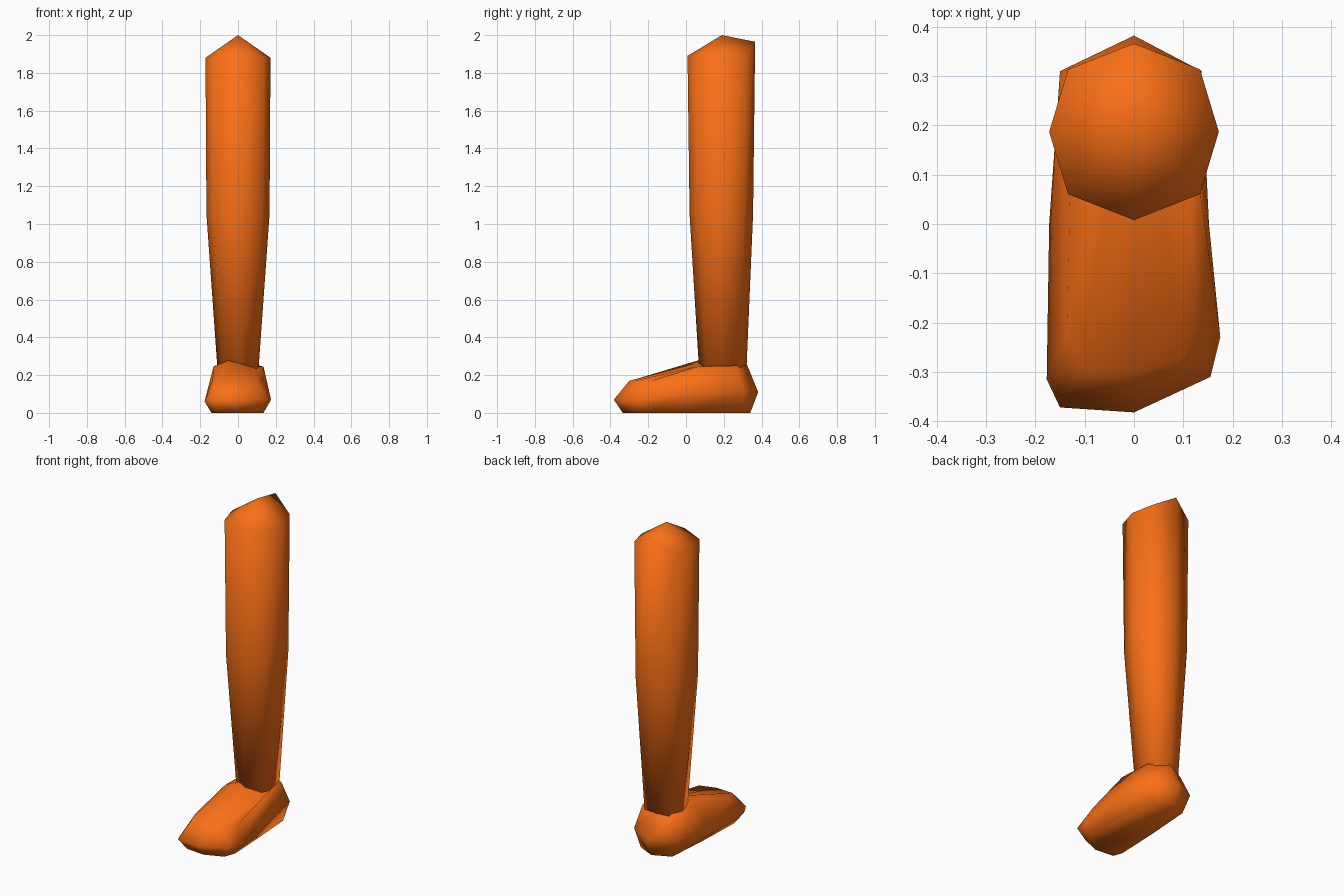
import bpy, bmesh
from math import sin, cos, pi

if "Cube" in bpy.data.objects:
    bpy.data.objects.remove(bpy.data.objects["Cube"])

mat = bpy.data.materials.new("orange")
mat.diffuse_color = (0.95, 0.16, 0.008, 1)
mat.use_nodes = True
mat.node_tree.nodes["Principled BSDF"].inputs["Base Color"].default_value = mat.diffuse_color


def loft(name, rings, tip=None):
    """Skin a stack of equal-length rings, closed below and capped by a face or a tip."""
    bm = bmesh.new()
    loops = [[bm.verts.new(p) for p in ring] for ring in rings]
    n = len(loops[0])
    for a, b in zip(loops, loops[1:]):
        for i in range(n):
            j = (i + 1) % n
            bm.faces.new((a[i], a[j], b[j], b[i]))
    bm.faces.new(loops[0][::-1])
    if tip:
        t = bm.verts.new(tip)
        for i in range(n):
            bm.faces.new((loops[-1][i], loops[-1][(i + 1) % n], t))
    else:
        bm.faces.new(loops[-1])
    bmesh.ops.recalc_face_normals(bm, faces=bm.faces)
    for f in bm.faces:
        f.smooth = True
    me = bpy.data.meshes.new(name)
    bm.to_mesh(me)
    bm.free()
    me.materials.append(mat)
    ob = bpy.data.objects.new(name, me)
    bpy.context.collection.objects.link(ob)
    return ob


def octagon(cy, rx, ry, heights):
    # starts at the front point and runs counter-clockwise
    return [(rx * sin(i * pi / 4) * (1.1 if i % 2 else 1),
             cy - ry * cos(i * pi / 4), heights[i]) for i in range(8)]


# Leg: tapered eight-sided tube with an uneven pointed top
loft("leg", [
    octagon(0.195, 0.105, 0.123, [0.18] * 8),
    octagon(0.187, 0.167, 0.168, [1.05] * 8),
    octagon(0.187, 0.172, 0.179, [1.89, 1.88, 1.88, 1.89, 1.965, 1.89, 1.88, 1.88]),
], tip=(0, 0.19, 2.0))

# Foot: sole, widest line, upper edge and ankle collar
sole = [(x, y, 0) for x, y in [
    (0, -.335), (.11, -.29), (.135, -.22), (.125, 0), (.105, .29),
    (0, .34), (-.11, .29), (-.13, 0), (-.14, -.27), (-.12, -.325)]]
wide = [(0, -.382, .07), (.155, -.31, .07), (.175, -.23, .07), (.152, 0, .1), (.137, .31, .12),
        (0, .382, .11), (-.15, .31, .12), (-.172, 0, .08), (-.177, -.315, .06), (-.15, -.372, .07)]
upper = [(0, -.30, .17), (.10, -.27, .17), (.13, -.2, .165), (.135, .06, .245), (.115, .26, .25),
         (0, .325, .25), (-.12, .26, .25), (-.13, .06, .245), (-.135, -.22, .175), (-.11, -.295, .17)]
collar = [(0, .06, .265), (.05, .07, .25), (.08, .10, .24), (.10, .18, .235), (.09, .27, .25),
          (0, .305, .295), (-.09, .27, .25), (-.10, .17, .24), (-.08, .09, .265), (-.055, .065, .278)]
loft("foot", [sole, wide, upper, collar])
